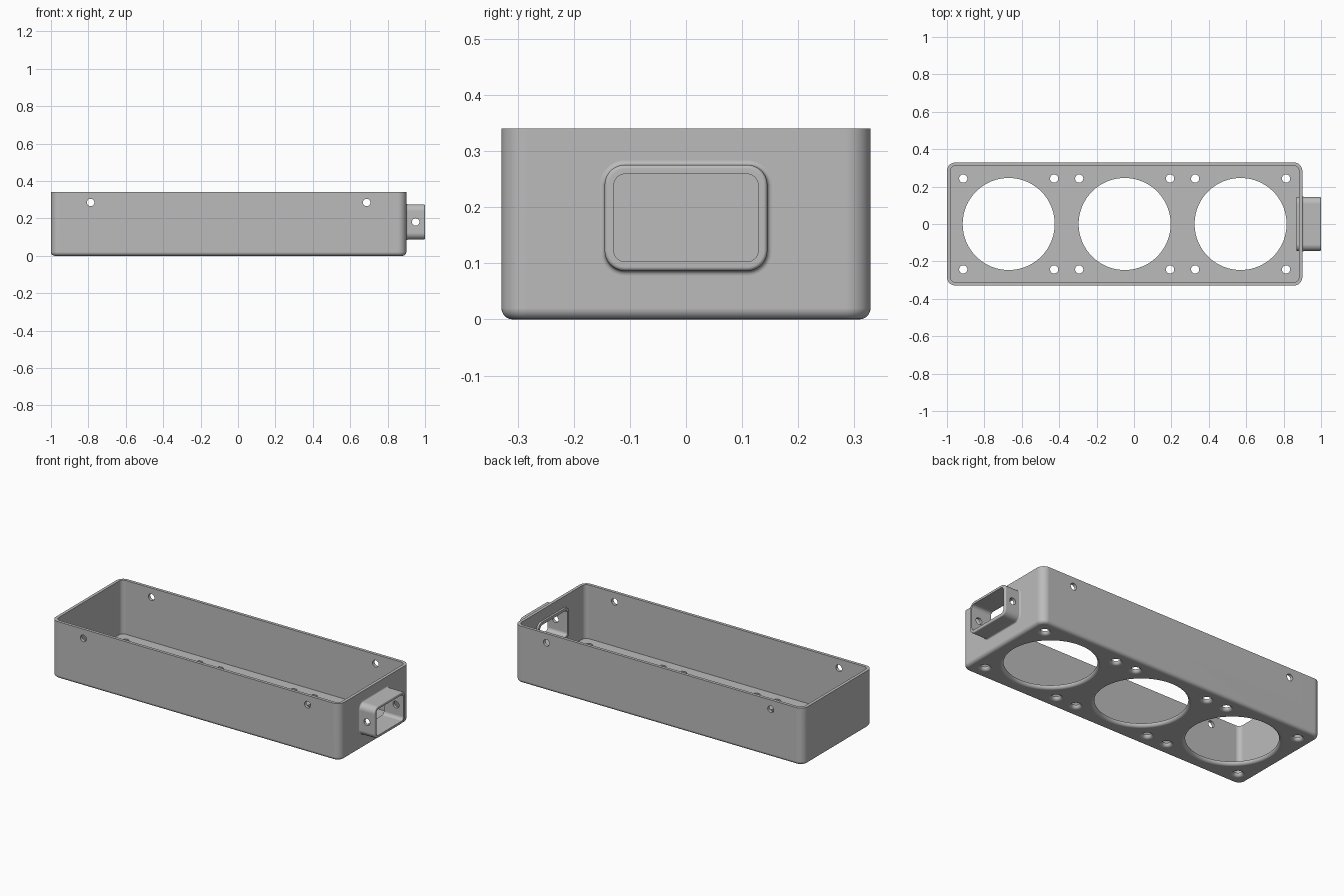
import bpy
import bmesh
from math import sin, cos, pi, radians
from mathutils import Matrix

cube = bpy.data.objects.get("Cube")
if cube:
    bpy.data.objects.remove(cube, do_unlink=True)

grey = bpy.data.materials.new("grey_plastic")
grey.use_nodes = True
colour = (0.5, 0.5, 0.5, 1)
grey.diffuse_color = colour
grey.node_tree.nodes["Principled BSDF"].inputs["Base Color"].default_value = colour

# Local (u, v, height) frames along each axis
ALONG_Z = Matrix.Identity(4)
ALONG_X = Matrix(((0, 0, 1, 0), (1, 0, 0, 0), (0, 1, 0, 0), (0, 0, 0, 1)))
ALONG_Y = Matrix(((1, 0, 0, 0), (0, 0, 1, 0), (0, 1, 0, 0), (0, 0, 0, 1)))


def outline(w, d, r, steps):
    """Rounded rectangle with half sizes w, d and corner radius r."""
    pts = []
    for k, (sx, sy) in enumerate(((1, 1), (-1, 1), (-1, -1), (1, -1))):
        for i in range(steps + 1):
            a = (k + i / steps) * pi / 2
            pts.append((sx * (w - r) + r * cos(a), sy * (d - r) + r * sin(a)))
    return pts


def loft(bm, size, path, frame=ALONG_Z, at=(0, 0, 0), closed=False, steps=10):
    """Sweep a rounded rectangle through (height, growth) pairs."""
    w, d, r = size
    place = Matrix.Translation(at) @ frame
    rings = []
    for h, g in path:
        pts = outline(w + g, d + g, r + g, steps)
        rings.append([bm.verts.new(place @ Matrix.Translation((u, v, h)).to_translation())
                      for u, v in pts])
    n = len(rings[0])
    pairs = list(zip(rings, rings[1:]))
    if closed:
        pairs.append((rings[-1], rings[0]))
    else:
        bm.faces.new(rings[0])
        bm.faces.new(rings[-1])
    for a, b in pairs:
        for i in range(n):
            j = (i + 1) % n
            bm.faces.new((a[i], a[j], b[j], b[i]))


def finish(name, bm):
    bmesh.ops.remove_doubles(bm, verts=bm.verts, dist=1e-5)
    bmesh.ops.recalc_face_normals(bm, faces=bm.faces)
    mesh = bpy.data.meshes.new(name)
    bm.to_mesh(mesh)
    bm.free()
    mesh.materials.append(grey)
    obj = bpy.data.objects.new(name, mesh)
    bpy.context.collection.objects.link(obj)
    return obj


def activate(obj):
    bpy.ops.object.select_all(action="DESELECT")
    obj.select_set(True)
    bpy.context.view_layer.objects.active = obj


def cut(obj, cutter):
    mod = obj.modifiers.new("cut", "BOOLEAN")
    mod.operation = "DIFFERENCE"
    mod.solver = "EXACT"
    mod.object = cutter
    activate(obj)
    bpy.ops.object.modifier_apply(modifier=mod.name)
    bpy.data.objects.remove(cutter, do_unlink=True)


def smooth(obj):
    activate(obj)
    bpy.ops.object.shade_smooth_by_angle(angle=radians(35))
    mod = obj.modifiers.new("weighted_normals", "WEIGHTED_NORMAL")
    mod.keep_sharp = True


def fillet(radius, steps=5):
    """Quarter round as (rise, inset) pairs, from flat base to upright side."""
    return [(radius * (1 - cos(t)), radius * (1 - sin(t)))
            for t in (i / steps * pi / 2 for i in range(steps + 1))]


MID = -0.05      # centre of the tray along x
TOP = 0.34
WALL = 0.018
FLOOR = 0.02

# Tray: rounded underside, thin walls and floor in one sweep
bm = bmesh.new()
path = [(h, -g) for h, g in fillet(0.02)]
path += [(TOP, 0), (TOP, -WALL), (FLOOR, -WALL)]
loft(bm, (0.95, 0.329, 0.045), path, at=(MID, 0, 0))
tray = finish("tray", bm)

# Floor holes flare outward at the underside
bm = bmesh.new()
flare = [(-0.02, 0.02)] + fillet(0.018) + [(0.08, 0)]
for cx in (-0.62, 0, 0.62):
    loft(bm, (0.246,) * 3, flare, at=(MID + cx, 0, 0), steps=20)
    for sx in (-1, 1):
        for sy in (-1, 1):
            loft(bm, (0.022,) * 3, flare, at=(MID + cx + sx * 0.243, sy * 0.243, 0), steps=6)

# Screw holes through the long walls
for sx in (-1, 1):
    for sy in (-1, 1):
        loft(bm, (0.02,) * 3, [(-0.05, 0), (0.05, 0)], ALONG_Y,
             (MID + sx * 0.738, sy * 0.32, 0.285), steps=6)

# Window behind the end collar
COLLAR_Z = 0.181
loft(bm, (0.135, 0.086, 0.026), [(0.84, 0), (0.95, 0)], ALONG_X, (0, 0, COLLAR_Z))
cut(tray, finish("tray_cutter", bm))
smooth(tray)

# End collar: open rectangular tube with a small root fillet
bm = bmesh.new()
path = [(0.87, 0), (0.899, 0)]
path += [(0.9 + h, g) for h, g in fillet(0.008)]
path += [(1 - h, -g) for h, g in reversed(fillet(0.007))]
path += [(1, -0.0165), (0.87, -0.0165)]
loft(bm, (0.145, 0.0945, 0.036), path, ALONG_X, (0, 0, COLLAR_Z), closed=True)
collar = finish("end_collar", bm)

# Screw holes through both collar sides
bm = bmesh.new()
for sy in (-1, 1):
    loft(bm, (0.02,) * 3, [(-0.04, 0), (0.04, 0)], ALONG_Y,
         (0.95, sy * 0.137, COLLAR_Z), steps=6)
cut(collar, finish("collar_cutter", bm))
smooth(collar)
